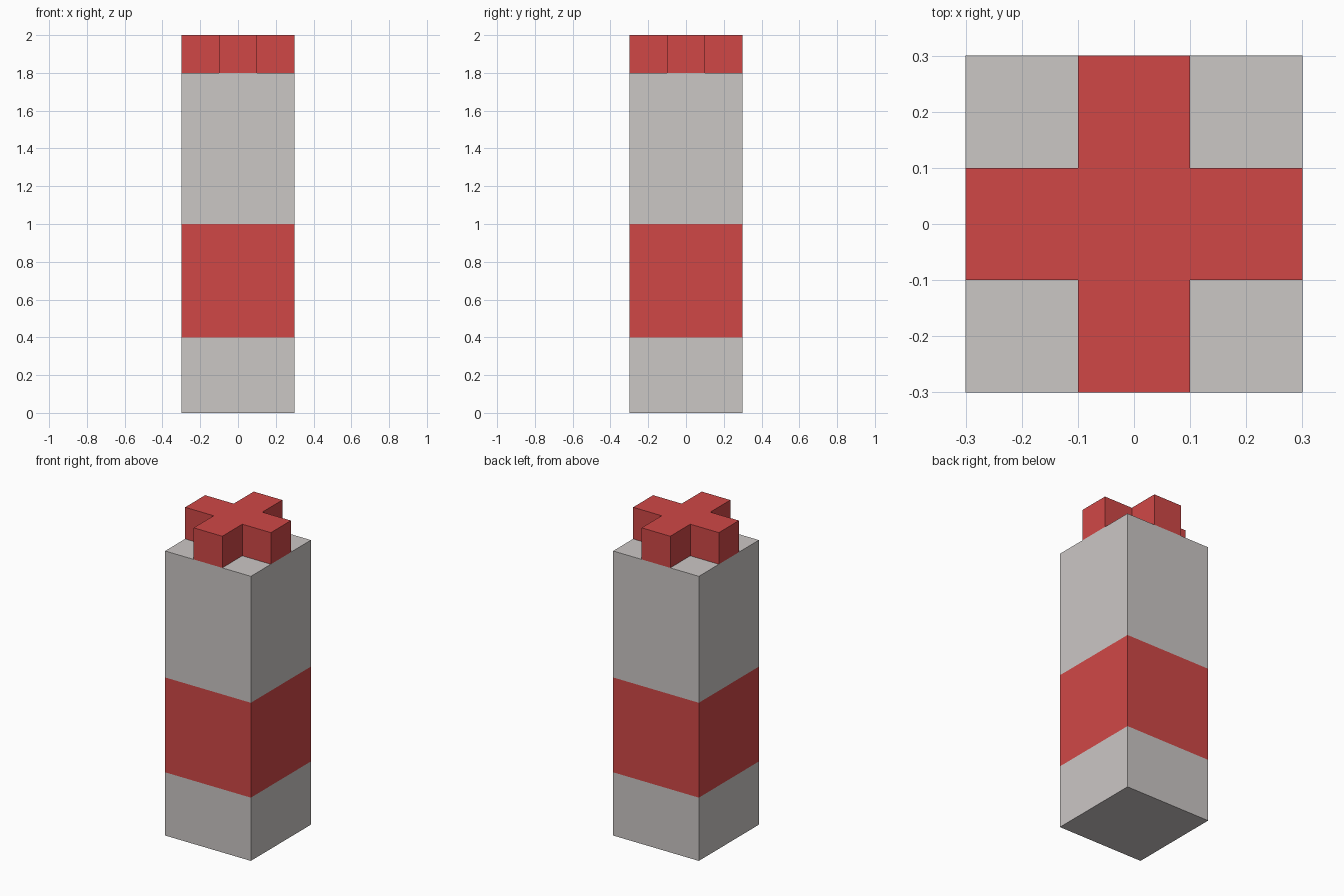
import bpy, bmesh

if "Cube" in bpy.data.objects:
    bpy.data.objects.remove(bpy.data.objects["Cube"])

def material(name, rgb):
    m = bpy.data.materials.new(name)
    m.diffuse_color = (*rgb, 1.0)
    m.use_nodes = True
    m.node_tree.nodes["Principled BSDF"].inputs["Base Color"].default_value = m.diffuse_color
    return m

GREY = material("light_grey", (0.60, 0.57, 0.56))
RED = material("red", (0.63, 0.064, 0.062))
R, A = 0.3, 0.1  # half width of the post, half width of a cross arm

def finish(bm, name, mats):
    bmesh.ops.recalc_face_normals(bm, faces=bm.faces)
    me = bpy.data.meshes.new(name)
    bm.to_mesh(me)
    bm.free()
    for m in mats:
        me.materials.append(m)
    obj = bpy.data.objects.new(name, me)
    bpy.context.collection.objects.link(obj)
    return obj

# Square post with a painted red band, made from stacked rings
bm = bmesh.new()
corners = [(-R, -R), (R, -R), (R, R), (-R, R)]
rings = [[bm.verts.new((x, y, z)) for x, y in corners] for z in (0, 0.4, 1.0, 1.8)]
bm.faces.new(rings[0])
bm.faces.new(rings[-1])
for level, (lo, hi) in enumerate(zip(rings, rings[1:])):
    for i in range(4):
        j = (i + 1) % 4
        f = bm.faces.new((lo[i], lo[j], hi[j], hi[i]))
        f.material_index = 1 if level == 1 else 0
finish(bm, "banded_post", [GREY, RED])

# Red cross-shaped cap, one quarter outline rotated four times and extruded
bm = bmesh.new()
outline = []
quarter = [(R, -A), (R, A), (A, A)]
for _ in range(4):
    outline += quarter
    quarter = [(-y, x) for x, y in quarter]
base = bm.faces.new([bm.verts.new((x, y, 1.8)) for x, y in outline])
ext = bmesh.ops.extrude_face_region(bm, geom=[base], use_keep_orig=True)
top = [v for v in ext["geom"] if isinstance(v, bmesh.types.BMVert)]
bmesh.ops.translate(bm, verts=top, vec=(0, 0, 0.2))
finish(bm, "cross_cap", [RED])
